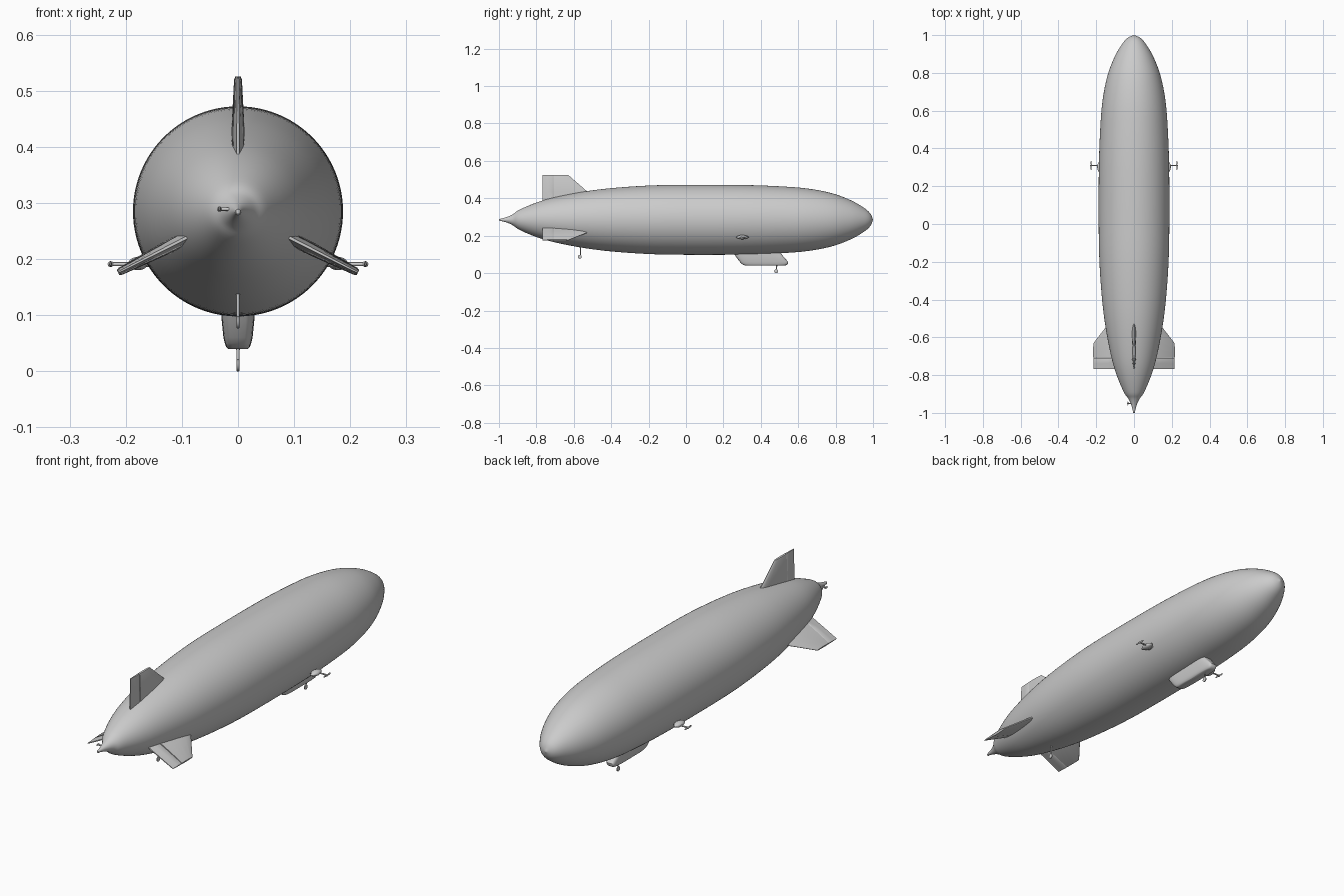
import bpy, bmesh, math
from mathutils import Vector, Matrix

if "Cube" in bpy.data.objects:
    bpy.data.objects.remove(bpy.data.objects["Cube"])

CZ = 0.285  # height of the hull axis


def material(name, rgb):
    m = bpy.data.materials.new(name)
    m.diffuse_color = (*rgb, 1)
    m.use_nodes = True
    m.node_tree.nodes["Principled BSDF"].inputs["Base Color"].default_value = m.diffuse_color
    return m


GREY = material("light_grey", (0.6, 0.6, 0.6))


def loft(name, rings, angle=40, matrix=None):
    """Skin a list of equally long closed rings and cap both ends."""
    bm = bmesh.new()
    vs = [[bm.verts.new(p) for p in r] for r in rings]
    n = len(rings[0])
    for a, b in zip(vs, vs[1:]):
        for i in range(n):
            bm.faces.new((a[i], a[(i + 1) % n], b[(i + 1) % n], b[i]))
    bm.faces.new(vs[0])
    bm.faces.new(vs[-1])
    bmesh.ops.recalc_face_normals(bm, faces=bm.faces)
    if matrix:
        bm.transform(matrix)
    me = bpy.data.meshes.new(name)
    bm.to_mesh(me)
    bm.free()
    ob = bpy.data.objects.new(name, me)
    bpy.context.collection.objects.link(ob)
    me.materials.append(GREY)
    bpy.ops.object.select_all(action='DESELECT')
    ob.select_set(True)
    bpy.context.view_layer.objects.active = ob
    bpy.ops.object.shade_smooth_by_angle(angle=math.radians(angle))
    return ob


def lathe(name, profile, origin, axis, seg=16, scale=(1, 1, 1)):
    """Turn (distance, radius) pairs round an axis through origin."""
    rings = [[(r * math.cos(2 * math.pi * i / seg), r * math.sin(2 * math.pi * i / seg), d)
              for i in range(seg)] for d, r in profile]
    m = (Matrix.Translation(origin) @ Matrix.Diagonal((*scale, 1))
         @ Vector((0, 0, 1)).rotation_difference(Vector(axis)).to_matrix().to_4x4())
    return loft(name, rings, 40, m)


def ball(r, n=10):
    return [(-r * math.cos(math.pi * i / n), max(r * math.sin(math.pi * i / n), r * 0.01))
            for i in range(n + 1)]


def smooth(points, steps=5):
    """Catmull-Rom curve through the profile points."""
    p = [Vector(q) for q in points]
    p = [p[0]] + p + [p[-1]]
    out = []
    for a, b, c, d in zip(p, p[1:], p[2:], p[3:]):
        for k in range(steps):
            t = k / steps
            out.append(0.5 * (2 * b + (c - a) * t + (2 * a - 5 * b + 4 * c - d) * t * t
                              + (3 * b - a - 3 * c + d) * t ** 3))
    out.append(p[-1])
    return [(v[0], max(v[1], 0.0005)) for v in out]


# Hull
lathe("hull", smooth([(-1, 0.004), (-0.96, 0.014), (-0.925, 0.03), (-0.89, 0.054),
                      (-0.8, 0.092), (-0.7, 0.121), (-0.55, 0.15), (-0.4, 0.169),
                      (-0.2, 0.183), (0, 0.187), (0.3, 0.186), (0.5, 0.179),
                      (0.65, 0.167), (0.78, 0.142), (0.88, 0.105), (0.95, 0.065),
                      (0.985, 0.034), (1, 0.0005)]), (0, 0, CZ), (0, 1, 0), 96)


# Fins: a fixed front part and a hinged rear flap, three times round the hull
def fin_rings(y0, y1, shape, flip_le=False):
    rings = []
    for r, half in ((0.09, 0.013), (0.15, 0.0115), (0.235, 0.007), (0.24, 0.005)):
        lead = -0.63 + (0.24 - r) * 1.15 if y0 is None else y0
        side = [(lead + (y1 - lead) * f, half * w) for f, w in shape]
        rings.append([(x, y, r) for y, x in side] + [(-x, y, r) for y, x in reversed(side)])
    return rings


FIXED = [(0, 0.08), (0.03, 0.35), (0.1, 0.6), (0.25, 0.85), (0.5, 1), (0.75, 0.97), (1, 0.85)]
FLAP = [(0, 0.6), (0.08, 0.82), (0.5, 0.55), (1, 0.2)]
for label, deg in (("top", 0), ("left", -117), ("right", 117)):
    rot = Matrix.Translation((0, 0, CZ)) @ Matrix.Rotation(math.radians(deg), 4, 'Y')
    loft(label + "_fin", fin_rings(None, -0.708, FIXED), 35, rot)
    loft(label + "_rudder", fin_rings(-0.709, -0.768, FLAP), 35, rot)


# Gondola: rounded plan shapes stacked downwards
def plan(z, y0, y1, w, n=40):
    ring = []
    for i in range(n):
        a = 2 * math.pi * i / n
        c, s = math.cos(a), math.sin(a)
        ring.append((w * math.copysign(abs(c) ** 0.4, c),
                     (y0 + y1) / 2 + (y1 - y0) / 2 * math.copysign(abs(s) ** 0.4, s), z))
    return ring


loft("gondola", [plan(0.125, 0.245, 0.495, 0.030), plan(0.09, 0.265, 0.52, 0.029),
                 plan(0.06, 0.288, 0.546, 0.026), plan(0.05, 0.297, 0.545, 0.0235),
                 plan(0.043, 0.308, 0.538, 0.021), plan(0.04, 0.32, 0.525, 0.018)], 45)


# Landing wheels on thin struts
def wheel(label, y, z, top):
    lathe(label + "_strut", [(z + 0.008, 0.0025), (top, 0.0035)], (0, y, 0), (0, 0, 1), 10)
    lathe(label + "_wheel", [(-0.003, 0.007), (-0.002, 0.0105), (0.002, 0.0105), (0.003, 0.007)],
          (0, y - 0.003, z), (1, 0, 0), 20)


wheel("front", 0.485, 0.0105, 0.05)
wheel("rear", -0.565, 0.087, 0.15)


# Propellers: shaft, hub and two blades along y
def propeller(label, x0, x1, y, z, span, r):
    s = 1 if x1 > x0 else -1
    lathe(label + "_shaft", [(0, r), (abs(x1 - x0), r)], (x0, y, z), (s, 0, 0), 10)
    lathe(label + "_hub", ball(r * 1.5), (x1, y, z), (1, 0, 0), 12)
    lathe(label + "_blades", [(-span, 0.002), (-span * 0.7, 0.0045), (0, 0.0025),
                              (span * 0.7, 0.0045), (span, 0.002)],
          (x1, y, z), (0, 1, 0), 10, (0.6, 1, 1))


# Side engine pods
for label, s in (("left", -1), ("right", 1)):
    lathe(label + "_engine_pod", [(-0.035, 0.001), (-0.03, 0.005), (-0.015, 0.0105), (0, 0.0125),
                                  (0.015, 0.0105), (0.03, 0.005), (0.035, 0.001)],
          (s * 0.178, 0.302, 0.192), (0, 1, 0), 20, (1.4, 1, 0.95))
    lathe(label + "_engine_mount", [(0, 0.010), (0.03, 0.008)],
          (s * 0.15, 0.302, 0.193), (s, 0, 0), 16, (1, 2, 0.8))
    propeller(label, s * 0.19, s * 0.227, 0.31, 0.191, 0.024, 0.0035)

# Tail engine: small sideways propeller and a rear spinner
propeller("tail_side", 0, -0.033, -0.95, 0.289, 0.010, 0.003)
lathe("tail_spinner", ball(0.006), (0, -0.994, CZ - 0.001), (0, 1, 0), 16)
